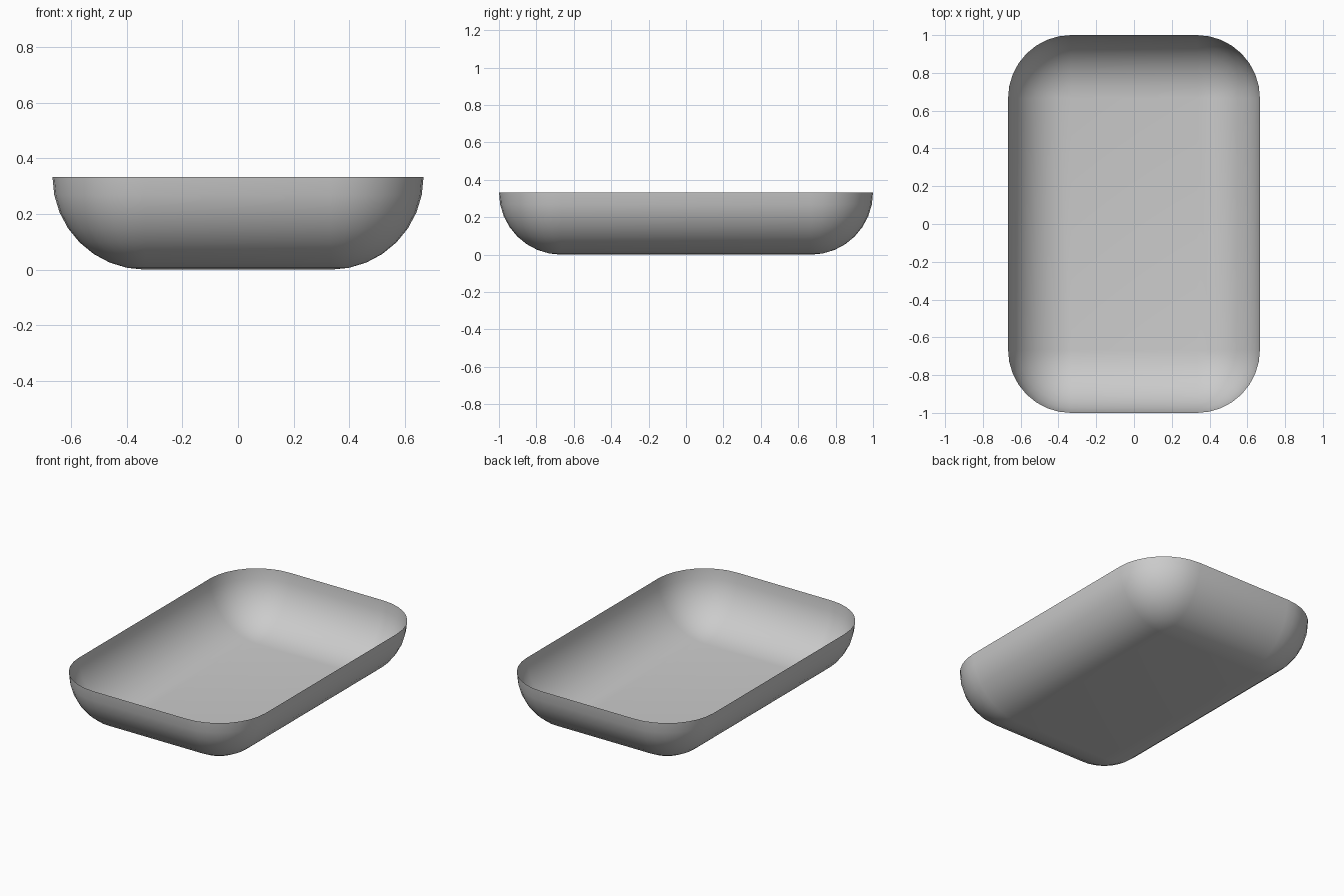
import bpy, bmesh
from math import sin, cos, pi

cube = bpy.data.objects.get("Cube")
if cube:
    bpy.data.objects.remove(cube)

R = 1 / 3          # edge radius, also the tray height
CORE_X, CORE_Y = 1 / 3, 2 / 3   # half size of the flat floor
SEG = 8            # segments per quarter round

grey = bpy.data.materials.new("plain grey")
grey.use_nodes = True
colour = (0.6, 0.6, 0.6, 1)
grey.diffuse_color = colour
grey.node_tree.nodes["Principled BSDF"].inputs["Base Color"].default_value = colour


def ring(bm, radius, z):
    """Rounded rectangle: the floor rectangle grown by radius."""
    verts = []
    for q, (sx, sy) in enumerate([(1, 1), (-1, 1), (-1, -1), (1, -1)]):
        for i in range(SEG + 1):
            a = (q + i / SEG) * pi / 2
            verts.append(bm.verts.new((sx * CORE_X + radius * cos(a),
                                       sy * CORE_Y + radius * sin(a), z)))
    return verts


# Thin open tray: rim down to floor along a quarter round
bm = bmesh.new()
rings = []
for k in range(SEG + 1):
    a = k / SEG * pi / 2
    rings.append(ring(bm, R * cos(a), R * (1 - sin(a))))
for upper, lower in zip(rings, rings[1:]):
    n = len(upper)
    for i in range(n):
        j = (i + 1) % n
        bm.faces.new((upper[i], lower[i], lower[j], upper[j]))
bm.faces.new(reversed(rings[-1]))
bmesh.ops.remove_doubles(bm, verts=bm.verts, dist=0.0001)
# Normals point to the outside of the tray
bmesh.ops.recalc_face_normals(bm, faces=bm.faces)
floor = max(bm.faces, key=lambda f: f.calc_area())
if floor.normal.z > 0:
    bmesh.ops.reverse_faces(bm, faces=bm.faces)

mesh = bpy.data.meshes.new("tray")
bm.to_mesh(mesh)
bm.free()
mesh.materials.append(grey)
tray = bpy.data.objects.new("tray", mesh)
bpy.context.collection.objects.link(tray)
bpy.context.view_layer.objects.active = tray
tray.select_set(True)
bpy.ops.object.shade_smooth_by_angle(angle=0.6)
